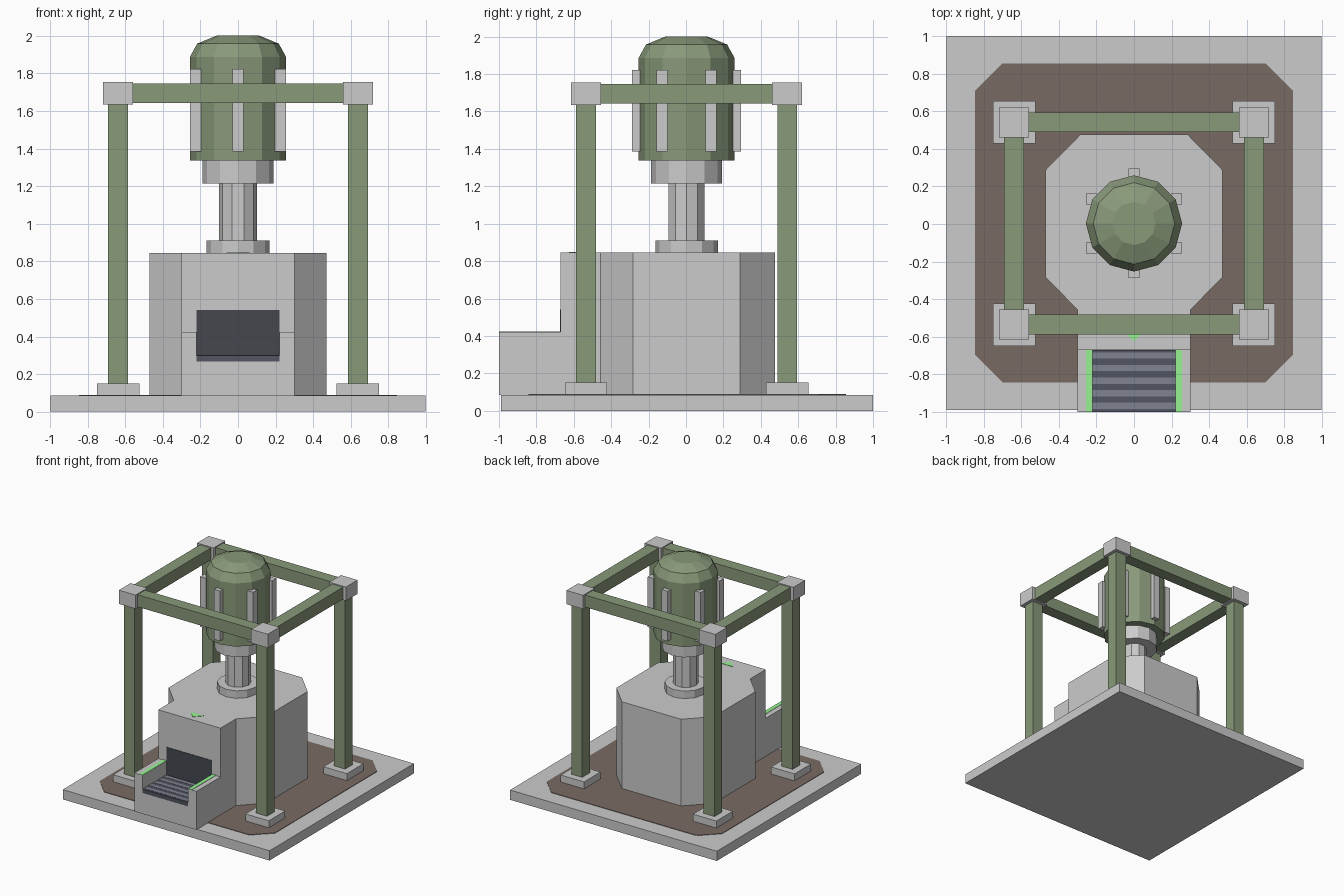
import bpy, bmesh, math
from mathutils import Vector

if "Cube" in bpy.data.objects:
    bpy.data.objects.remove(bpy.data.objects["Cube"])

CY = 0.003  # machine centre line in y


def material(name, rgb):
    m = bpy.data.materials.new(name)
    m.diffuse_color = (*rgb, 1)
    m.use_nodes = True
    m.node_tree.nodes["Principled BSDF"].inputs["Base Color"].default_value = m.diffuse_color
    return m


GREEN = material("olive_green", (0.25, 0.32, 0.195))
BROWN = material("brown", (0.19, 0.147, 0.123))
DARK = material("dark", (0.058, 0.064, 0.078))
BELT = material("belt_dark", (0.084, 0.092, 0.122))
SLAT = material("slat_grey", (0.214, 0.229, 0.28))
LIGHT = material("bright_green", (0.307, 0.9, 0.285))


def finish(name, bm, mat=None):
    bmesh.ops.recalc_face_normals(bm, faces=bm.faces)
    me = bpy.data.meshes.new(name)
    bm.to_mesh(me)
    bm.free()
    ob = bpy.data.objects.new(name, me)
    bpy.context.collection.objects.link(ob)
    if mat:
        me.materials.append(mat)
    return ob


def prism(name, points, direction, mat=None):
    """Extrude a flat polygon along a direction."""
    bm = bmesh.new()
    face = bm.faces.new([bm.verts.new(p) for p in points])
    ext = bmesh.ops.extrude_face_region(bm, geom=[face], use_keep_orig=True)
    verts = [g for g in ext["geom"] if isinstance(g, bmesh.types.BMVert)]
    bmesh.ops.translate(bm, verts=verts, vec=Vector(direction))
    return finish(name, bm, mat)


def box(name, x, y, z, mat=None):
    """Box from (min, max) ranges."""
    pts = [(x[0], y[0], z[0]), (x[1], y[0], z[0]), (x[1], y[1], z[0]), (x[0], y[1], z[0])]
    return prism(name, pts, (0, 0, z[1] - z[0]), mat)


def around(c, width):
    return (c - width / 2, c + width / 2)


def turned(name, profile, sides, mat=None):
    """Closed faceted solid from (radius, height) rings."""
    bm = bmesh.new()
    rings = []
    for r, z in profile:
        rings.append([bm.verts.new((r * math.cos(2 * math.pi * i / sides),
                                    CY + r * math.sin(2 * math.pi * i / sides), z))
                      for i in range(sides)])
    for a, b in zip(rings, rings[1:]):
        for i in range(sides):
            j = (i + 1) % sides
            bm.faces.new((a[i], a[j], b[j], b[i]))
    bm.faces.new(rings[0])
    bm.faces.new(rings[-1])
    return finish(name, bm, mat)


def mirrored(half):
    return half + [(-x, y) for x, y in reversed(half)]


# Ground slab and brown floor inset
box("base_slab", (-0.997, 0.997), (-0.99, 1.0), (0, 0.085))
floor = mirrored([(0.70, -0.842), (0.845, -0.697), (0.845, 0.71), (0.70, 0.855)])
prism("floor_inset", [(x, y, 0.08) for x, y in floor], (0, 0, 0.009), BROWN)

# Main housing: octagon with a front bay
body = mirrored([(0.30, -0.67), (0.30, -0.457), (0.47, -0.283), (0.47, 0.288), (0.285, 0.476)])
prism("main_housing", [(x, y, 0.085) for x, y in body], (0, 0, 0.76))

# Output trough with belt, slats and opening
trough = mirrored([(0.30, 0.085), (0.30, 0.42), (0.22, 0.42), (0.22, 0.267)])
prism("output_trough", [(x, -1.0, z) for x, z in trough], (0, 0.33, 0))
box("conveyor_belt", (-0.22, 0.22), (-1.0, -0.67), (0.267, 0.30), BELT)
for i in range(5):
    box(f"belt_slat_{i + 1}", (-0.22, 0.22), around(-0.70 - i * 0.0667, 0.033),
        (0.298, 0.302), SLAT)
box("output_opening", (-0.22, 0.22), (-0.674, -0.669), (0.30, 0.542), DARK)
for side in (-1, 1):
    box("trough_light", around(side * 0.238, 0.035), (-0.999, -0.67), (0.417, 0.423), LIGHT)
prism("direction_marker", [(0, -0.625, 0.843), (0.062, -0.56, 0.843), (-0.062, -0.56, 0.843)],
      (0, 0, 0.005), LIGHT)

# Frame: four posts with feet and corner caps, joined by beams
PX, PY = 0.638, 0.538
for sx in (-1, 1):
    for sy in (-1, 1):
        x, y = sx * PX, CY + sy * PY
        box("post_foot", around(x, 0.226), around(y, 0.226), (0.085, 0.15))
        box("frame_post", around(x, 0.105), around(y, 0.105), (0.15, 1.64), GREEN)
        box("corner_cap", around(x, 0.16), around(y, 0.16), (1.635, 1.755))
    box("side_beam", around(sx * PX, 0.105), around(CY, 2 * PY - 0.15), (1.642, 1.747), GREEN)
    box("cross_beam", around(0, 2 * PX - 0.15), around(CY + sx * PY, 0.105),
        (1.642, 1.747), GREEN)

# Central shaft and motor
turned("shaft_flange", [(0.167, 0.845), (0.167, 0.91)], 12)
turned("shaft", [(0.101, 0.91), (0.101, 1.215)], 10)
turned("motor_collar", [(0.19, 1.215), (0.19, 1.337)], 12)
turned("motor", [(0.256, 1.337), (0.256, 1.887), (0.217, 1.958), (0.115, 2.0)], 12, GREEN)

# Six cooling fins around the motor
for k in range(6):
    a = math.radians(30 + 60 * k)
    box(f"motor_fin_{k + 1}", around(0.262 * math.cos(a), 0.058),
        around(CY + 0.262 * math.sin(a), 0.058), (1.385, 1.822))
